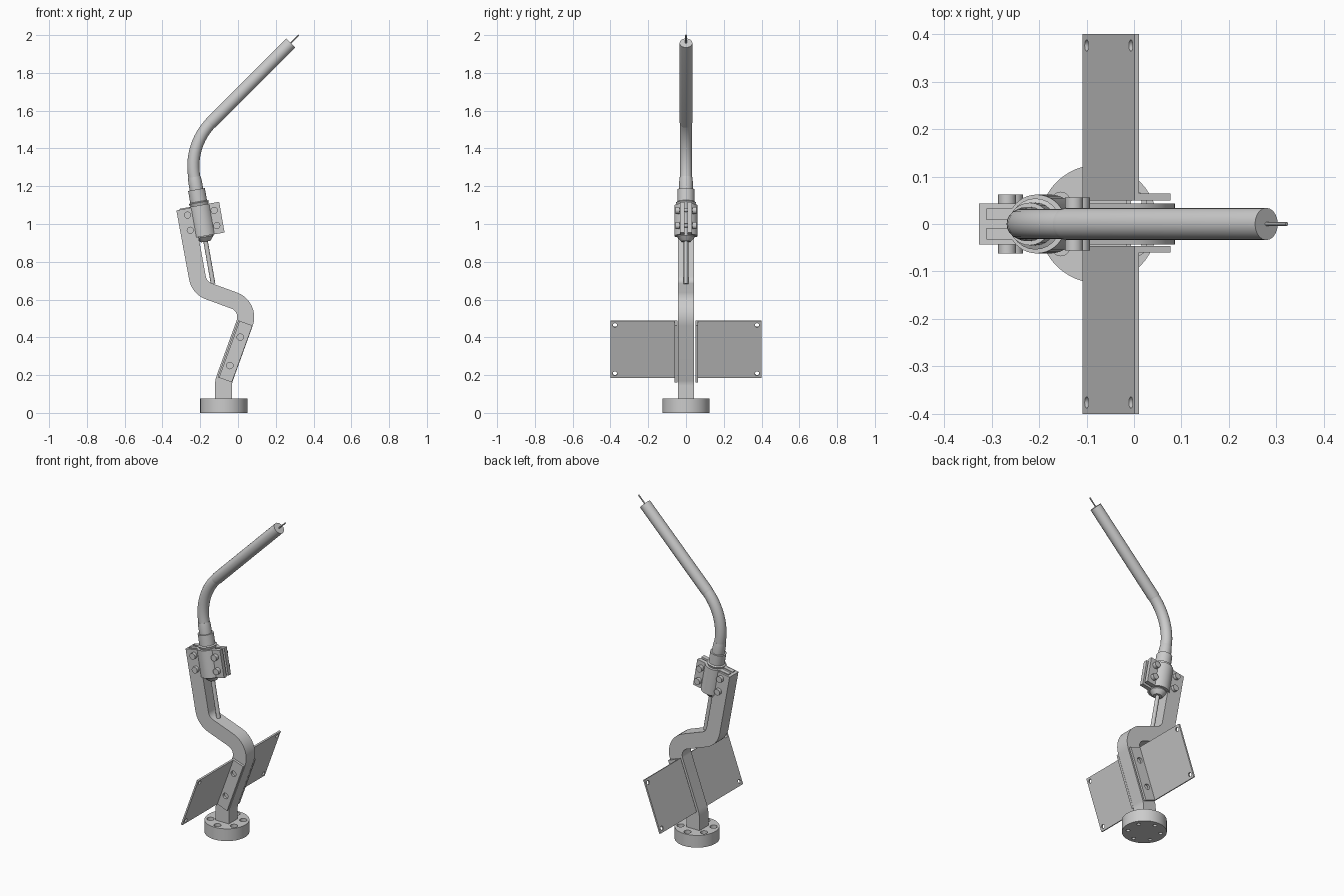
import bpy, bmesh
from math import sin, cos, pi, radians, asin
from mathutils import Vector as V

if "Cube" in bpy.data.objects:
    bpy.data.objects.remove(bpy.data.objects["Cube"])

Y = V((0, 1, 0))


def make(name, verts, faces):
    me = bpy.data.meshes.new(name)
    me.from_pydata([tuple(v) for v in verts], [], faces)
    bm = bmesh.new()
    bm.from_mesh(me)
    bmesh.ops.recalc_face_normals(bm, faces=bm.faces)
    bm.to_mesh(me)
    bm.free()
    ob = bpy.data.objects.new(name, me)
    bpy.context.collection.objects.link(ob)
    return ob


def tube(name, stations, sides=20):
    """Round body through stations of (position, tangent, radius), capped."""
    verts, faces = [], []
    for p, t, r in stations:
        t = t.normalized()
        a = Y if abs(t.y) < 0.5 else V((1, 0, 0))
        b = t.cross(a)
        verts += [p + r * (cos(2 * pi * i / sides) * a + sin(2 * pi * i / sides) * b) for i in range(sides)]
    for k in range(len(stations) - 1):
        for i in range(sides):
            j = (i + 1) % sides
            faces.append((k * sides + i, k * sides + j, (k + 1) * sides + j, (k + 1) * sides + i))
    faces += [tuple(range(sides)), tuple(range(len(verts) - sides, len(verts)))]
    return make(name, verts, faces)


def lathe(name, origin, axis, profile, sides=20):
    return tube(name, [(origin + axis * s, axis, r) for s, r in profile], sides)


def prism(name, pts, origin, ex, ey, ez, length):
    n = len(pts)
    base = [origin + ex * a + ey * b for a, b in pts]
    faces = [tuple(range(n)), tuple(range(n, 2 * n))]
    faces += [(i, (i + 1) % n, n + (i + 1) % n, n + i) for i in range(n)]
    return make(name, base + [p + ez * length for p in base], faces)


def cut(ob, cutters):
    for c in cutters:
        c.hide_render = True
        m = ob.modifiers.new("cut", 'BOOLEAN')
        m.operation, m.solver, m.object = 'DIFFERENCE', 'EXACT', c
        bpy.context.view_layer.objects.active = ob
        bpy.ops.object.modifier_apply(modifier=m.name)
        bpy.data.objects.remove(c)


# Mounting flange with counterbored holes
Z = V((0, 0, 1))
foot = V((-0.075, 0, 0))
flange = lathe("mounting_flange", foot, Z, [(0, 0.125), (0.075, 0.125)], 48)
holes = []
for k in range(6):
    a = radians(30 + 60 * k)
    holes.append(lathe("hole", foot + V((cos(a), sin(a), 0)) * 0.092, Z,
                       [(-0.01, 0.011), (0.04, 0.011), (0.04, 0.021), (0.09, 0.021)], 16))
cut(flange, holes)

# Bent square arm: centre path with rounded corners, offset both ways
corners = [V((-0.077, 0.07)), V((-0.077, 0.165)), V((0.067, 0.563)), V((-0.205, 0.662)), V((-0.282, 1.08))]
radii = [0, 0.12, 0.093, 0.093, 0]
path = []
for i, c in enumerate(corners):
    if not radii[i]:
        d = (corners[1] - c if i == 0 else c - corners[i - 1]).normalized()
        path.append((c, d))
        continue
    d0, d1 = (c - corners[i - 1]).normalized(), (corners[i + 1] - c).normalized()
    turn = d0.angle_signed(d1)
    t = radii[i] * abs(sin(turn / 2) / cos(turn / 2))
    bis = (d1 - d0).normalized()
    centre = c + bis * (radii[i] / cos(turn / 2))
    start = c - d0 * t - centre
    sgn = 1 if d0.x * d1.y - d0.y * d1.x > 0 else -1
    for k in range(11):
        a = sgn * abs(turn) * k / 10
        rot = lambda v: V((v.x * cos(a) - v.y * sin(a), v.x * sin(a) + v.y * cos(a)))
        path.append((centre + rot(start), rot(d0)))
h = 0.045
left = [p + V((-d.y, d.x)) * h for p, d in path]
right = [p - V((-d.y, d.x)) * h for p, d in path]
prism("bent_arm", left + right[::-1], V((0, -0.043, 0)), V((1, 0, 0)), Z, Y, 0.086)

# Angle-bracket shield plates on both sides of the arm
u = V((sin(radians(20)), 0, cos(radians(20))))
v = V((cos(radians(20)), 0, -sin(radians(20))))
A = V((-0.108, 0, 0.189))
for side, y0 in ((1, 0.050), (-1, 0.046)):
    ell = [(0, y0), (0.08, y0), (0.08, y0 + 0.014), (0.01, y0 + 0.014), (0.01, 0.4), (0, 0.4)]
    plate = prism("side_plate", ell, A, v, Y * side, u, 0.32)
    holes = [lathe("hole", A + u * s + v * 0.04 + Y * side * (y0 - 0.003), Y * side,
                   [(0, 0.017), (0.03, 0.017)], 20) for s in (0.08, 0.24)]
    holes += [lathe("hole", A + u * s - v * 0.02 + Y * side * 0.376, v,
                    [(0, 0.012), (0.05, 0.012)], 16) for s in (0.024, 0.296)]
    cut(plate, holes)

# Torch clamp halves around the tilted torch axis
tilt = radians(10)
ax = V((-sin(tilt), 0, cos(tilt)))
n = V((cos(tilt), 0, sin(tilt)))
P = V((-0.193, 0, 1.03))
a0 = asin(0.033 / 0.062)
arc = [(0.062 * cos(a0 + (pi - 2 * a0) * k / 12), 0.062 * sin(a0 + (pi - 2 * a0) * k / 12)) for k in range(13)]
half = [(0.107, 0.008), (0.107, 0.033)] + arc + [(-0.107, 0.033), (-0.107, 0.008)]
for side in (1, -1):
    prism("clamp_half", half, P - ax * 0.095, n, Y * side, ax, 0.165)

# Clamp bolts
for off, reach in ((-0.07, 0.062), (0.073, 0.056)):
    for s in (0.03, -0.052):
        lathe("clamp_bolt", P + ax * s + n * off, Y,
              [(-reach, 0.019), (-0.034, 0.019), (-0.034, 0.01), (0.034, 0.01), (0.034, 0.019), (reach, 0.019)], 12)

# Torch body and feed rod
lathe("torch_body", P, ax, [(-0.125, 0.025), (-0.12, 0.03), (-0.1, 0.047), (0.07, 0.047), (0.085, 0.054),
                            (0.09, 0.045), (0.155, 0.045), (0.155, 0.036), (0.2, 0.036), (0.222, 0.033)], 24)
lathe("feed_rod", P, ax, [(-0.352, 0.012), (-0.1, 0.012)], 12)

# Curved neck, straight nozzle and wire
R, start = 0.33, P + ax * 0.222
neck = [(start - ax * 0.01, ax, 0.032)]
for k in range(13):
    th = -tilt + (radians(45) + tilt) * k / 12
    pos = start + V((R * (cos(tilt) - cos(th)), 0, R * (sin(th) + sin(tilt))))
    neck.append((pos, V((sin(th), 0, cos(th))), 0.032))
tube("torch_neck", neck)
end, d = neck[-1][0], V((1, 0, 1)).normalized()
tip = (V((0.28, 0, 1.957)) - end).length
lathe("nozzle", end, d, [(-0.012, 0.032), (0, 0.034), (tip, 0.034)])
lathe("wire", end, d, [(tip - 0.02, 0.004), (tip + 0.061, 0.004)], 8)

# Smooth round surfaces, keep edges sharp
bpy.ops.object.select_all(action='SELECT')
bpy.context.view_layer.objects.active = flange
bpy.ops.object.shade_smooth_by_angle(angle=radians(32))
